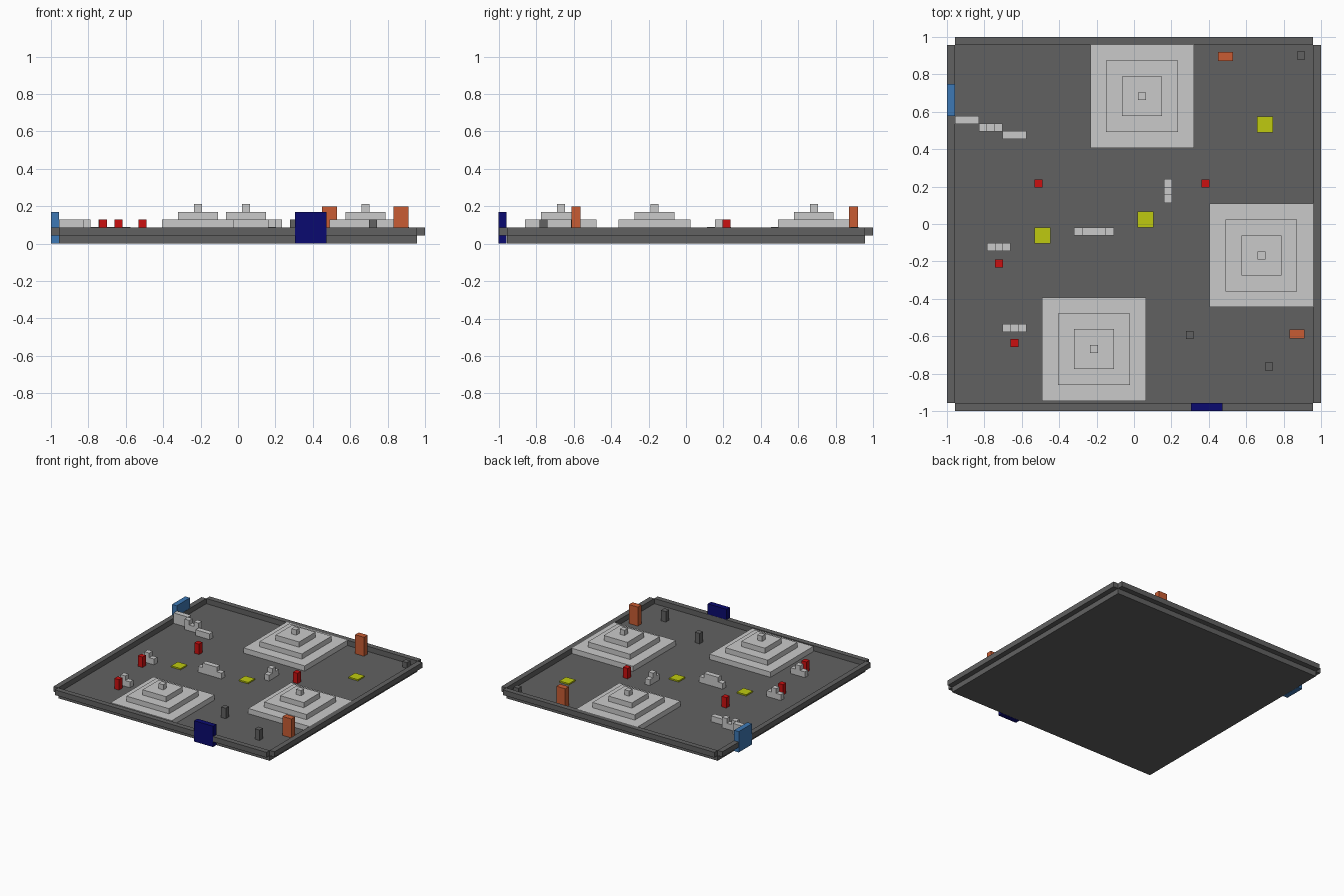
import bpy
import bmesh
from mathutils import Matrix, Vector

default_cube = bpy.data.objects.get("Cube")
if default_cube:
    bpy.data.objects.remove(default_cube, do_unlink=True)

U = 0.0426            # one block
FLOOR = U             # top of the floor slab
LOW, TALL = 0.09, 3 * U
INNER = 0.957         # half width of the floor


def material(name, rgb):
    mat = bpy.data.materials.new(name)
    mat.use_nodes = True
    color = (*rgb, 1)
    mat.diffuse_color = color
    mat.node_tree.nodes["Principled BSDF"].inputs["Base Color"].default_value = color
    return mat


dark_grey = material("dark grey", (0.12, 0.12, 0.12))
light_grey = material("light grey", (0.59, 0.59, 0.59))
red = material("red", (0.6, 0.005, 0.005))
yellow = material("yellow", (0.52, 0.59, 0.005))
orange = material("orange", (0.58, 0.107, 0.033))
blue = material("blue", (0.048, 0.19, 0.46))
navy = material("navy", (0.003, 0.003, 0.16))


def build(name, boxes, mat):
    """One object from boxes given as (x, y, width, depth, bottom, top)."""
    bm = bmesh.new()
    for x, y, w, d, z0, z1 in boxes:
        place = Matrix.Translation((x, y, (z0 + z1) / 2))
        size = Matrix.Diagonal(Vector((w, d, z1 - z0, 1)))
        bmesh.ops.create_cube(bm, size=1, matrix=place @ size)
    mesh = bpy.data.meshes.new(name)
    bm.to_mesh(mesh)
    bm.free()
    mesh.materials.append(mat)
    obj = bpy.data.objects.new(name, mesh)
    bpy.context.collection.objects.link(obj)
    return obj


# Floor slab and the raised rim with open corners
build("floor", [(0, 0, 2 * INNER, 2 * INNER, 0, FLOOR)], dark_grey)
rim = (1 + INNER) / 2
for side, s in (("left", 1), ("right", -1)):
    build(side + "_wall", [(s * rim, 0, 1 - INNER, 2 * INNER, U, 2 * U)], dark_grey)
for side, s in (("back", 1), ("front", -1)):
    build(side + "_wall", [(0, s * rim, 2 * INNER, 1 - INNER, U, 2 * U)], dark_grey)

# Gates set into the rim, just proud of its outer face
build("blue_gate", [(-rim - 0.001, 0.662, U, 4 * U, 0, 4 * U)], blue)
build("navy_gate", [(0.389, -rim - 0.001, 4 * U, U, 0, 4 * U)], navy)

# Stepped pyramids, each tier four blocks narrower
for i, (x, y) in enumerate([(0.043, 0.683), (0.681, -0.168), (-0.214, -0.669)]):
    tiers = [(x, y, n * U, n * U, (k + 1) * U, (k + 2) * U)
             for k, n in enumerate((13, 9, 5, 1))]
    build(f"stepped_pyramid_{i + 1}", tiers, light_grey)

# Red pillars
for i, (x, y) in enumerate([(-0.51, 0.216), (0.383, 0.216), (-0.723, -0.211), (-0.638, -0.636)]):
    build(f"red_pillar_{i + 1}", [(x, y, U, U, FLOOR, TALL)], red)

# Dark posts
for i, (x, y, top) in enumerate([(0.893, 0.9, LOW), (0.298, -0.593, TALL), (0.723, -0.762, TALL)]):
    build(f"dark_post_{i + 1}", [(x, y, U, U, FLOOR, top)], dark_grey)

# Orange doors
for i, (x, y) in enumerate([(0.49, 0.895), (0.872, -0.588)]):
    build(f"orange_door_{i + 1}", [(x, y, 0.08, 0.047, FLOOR, 0.198)], orange)

# Yellow floor pads
for i, (x, y) in enumerate([(0.7, 0.533), (0.062, 0.025), (-0.489, -0.062)]):
    build(f"yellow_pad_{i + 1}", [(x, y, 2 * U, 2 * U, FLOOR, FLOOR + 0.011)], yellow)


# Broken walls: a row of low (1) and tall (2) blocks about a centre
def broken_wall(name, x, y, heights, along_y=False):
    boxes = []
    for k, h in enumerate(heights):
        step = (k - (len(heights) - 1) / 2) * U
        px, py = (x, y + step) if along_y else (x + step, y)
        boxes.append((px, py, U, U, FLOOR, TALL if h == 2 else LOW))
    build(name, boxes, light_grey)


broken_wall("corner_wall_end", -0.893, 0.557, (2, 2, 2))
broken_wall("corner_wall_middle", -0.766, 0.515, (2, 1, 2))
broken_wall("corner_wall_tip", -0.638, 0.475, (1, 1, 1))
broken_wall("side_barrier", -0.723, -0.124, (1, 2, 1))
broken_wall("front_barrier", -0.638, -0.555, (1, 2, 1))
broken_wall("long_barrier", -0.213, -0.04, (1, 2, 2, 2, 1))
broken_wall("cross_barrier", 0.181, 0.176, (1, 2, 1), along_y=True)
